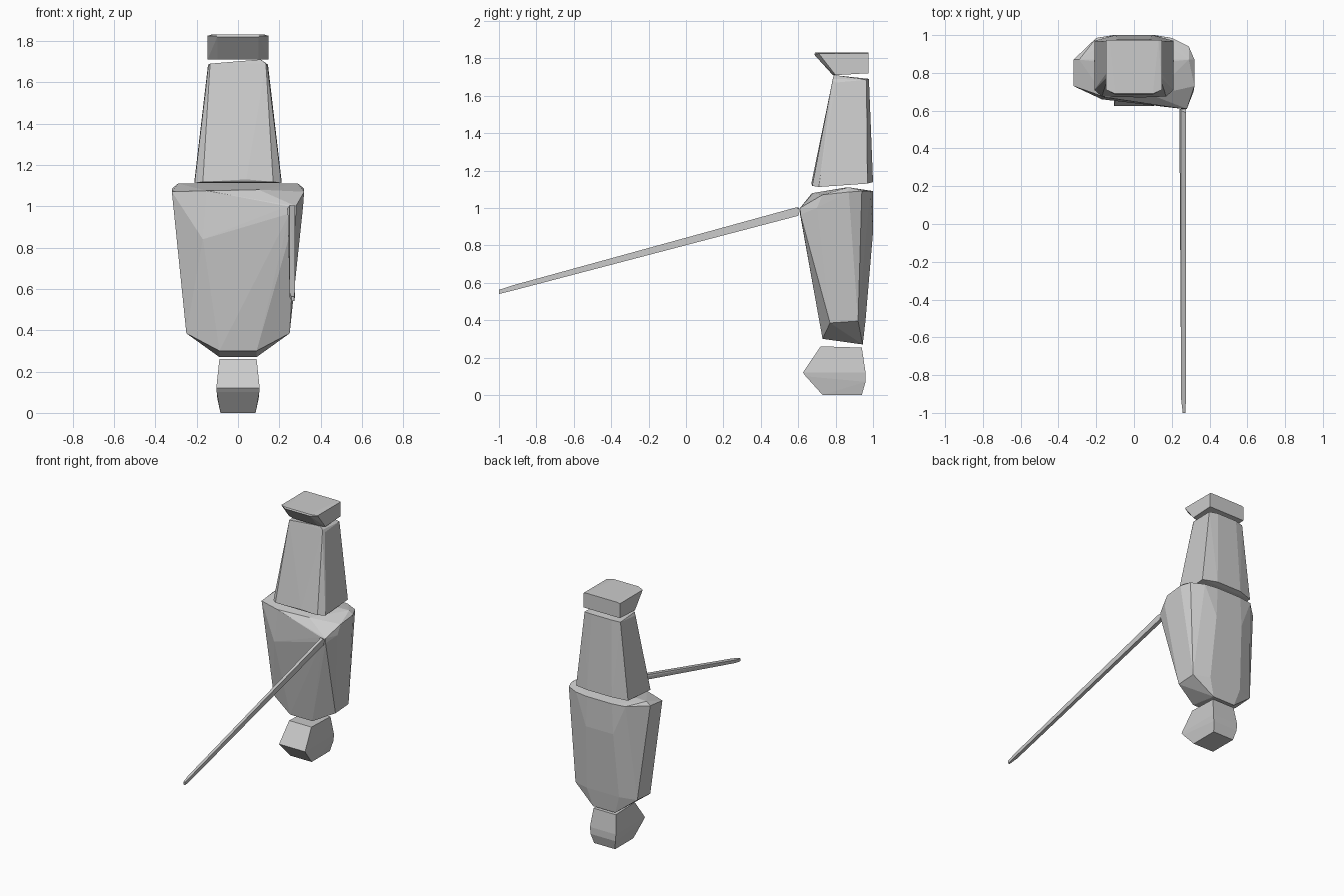
import bpy, bmesh


def mirrored(points):
    """Add the x-mirrored twin of every point."""
    return points + [(-x, y, z) for x, y, z in points]


def hull(name, points):
    """Make a faceted solid wrapped tightly around its corner points."""
    bm = bmesh.new()
    for p in points:
        bm.verts.new(p)
    bmesh.ops.remove_doubles(bm, verts=bm.verts, dist=0.0005)
    res = bmesh.ops.convex_hull(bm, input=bm.verts)
    loose = [v for v in bm.verts if not v.link_faces]
    bmesh.ops.delete(bm, geom=loose, context='VERTS')
    bmesh.ops.dissolve_limit(bm, angle_limit=0.02, verts=bm.verts, edges=bm.edges)
    bmesh.ops.recalc_face_normals(bm, faces=bm.faces)
    mesh = bpy.data.meshes.new(name)
    bm.to_mesh(mesh)
    bm.free()
    obj = bpy.data.objects.new(name, mesh)
    bpy.context.collection.objects.link(obj)
    return obj


# Foot block with a pointed toe
hull("foot", mirrored([
    (0.09, 0.72, 0.26), (0.09, 0.94, 0.253),
    (0.105, 0.625, 0.12), (0.105, 0.96, 0.12), (0.10, 0.96, 0.07),
    (0.103, 0.64, 0.10), (0.085, 0.73, 0.005), (0.085, 0.94, 0.005),
    (0.085, 0.73, 0.0), (0.085, 0.94, 0.0),
]))

# Broad body, with one front corner reaching out to the pole
hull("body", mirrored([
    (0.09, 0.73, 0.30), (0.09, 0.945, 0.27),
    (0.25, 0.77, 0.385), (0.25, 0.92, 0.395), (0.13, 0.96, 0.40),
    (0.11, 1.0, 0.87), (0.10, 1.0, 1.09), (0.20, 0.985, 1.09),
    (0.32, 0.87, 1.085), (0.32, 0.73, 1.07),
    (0.29, 0.87, 1.11), (0.20, 0.86, 1.11),
]) + [
    (-0.15, 0.67, 1.075), (-0.17, 0.66, 0.84),
    (0.24, 0.612, 1.0), (0.28, 0.61, 1.0),
    (0.25, 0.61, 0.965), (0.28, 0.612, 0.965),
    (0.315, 0.70, 1.0), (0.10, 0.68, 1.08), (0.29, 0.94, 1.09),
])

# Tapered upper body
hull("upper_body", mirrored([
    (0.21, 0.71, 1.112), (0.17, 0.675, 1.118),
    (0.21, 0.97, 1.13), (0.10, 1.0, 1.138),
    (0.145, 0.80, 1.67), (0.135, 0.785, 1.69),
    (0.145, 0.965, 1.685), (0.08, 0.978, 1.69),
]) + [(0.04, 0.67, 1.13), (0.11, 0.79, 1.71)])

# Flat cap, flared forward
hull("cap", mirrored([
    (0.147, 0.975, 1.72), (0.147, 0.80, 1.71),
    (0.147, 0.975, 1.825), (0.147, 0.71, 1.825),
    (0.10, 0.685, 1.82), (0.10, 0.785, 1.71),
    (0.13, 0.975, 1.83), (0.10, 0.69, 1.83),
]))

# Long slender pole slanting down to the front
hull("pole", [
    (0.24, 0.61, 0.99), (0.275, 0.61, 0.99),
    (0.25, 0.60, 1.003), (0.275, 0.59, 1.003),
    (0.245, 0.60, 0.962), (0.275, 0.60, 0.958),
    (0.25, -0.93, 0.58), (0.275, -0.93, 0.585),
    (0.25, -0.93, 0.558), (0.275, -0.93, 0.557),
    (0.258, -1.0, 0.562), (0.272, -1.0, 0.562),
    (0.258, -1.0, 0.543), (0.272, -1.0, 0.54),
])
